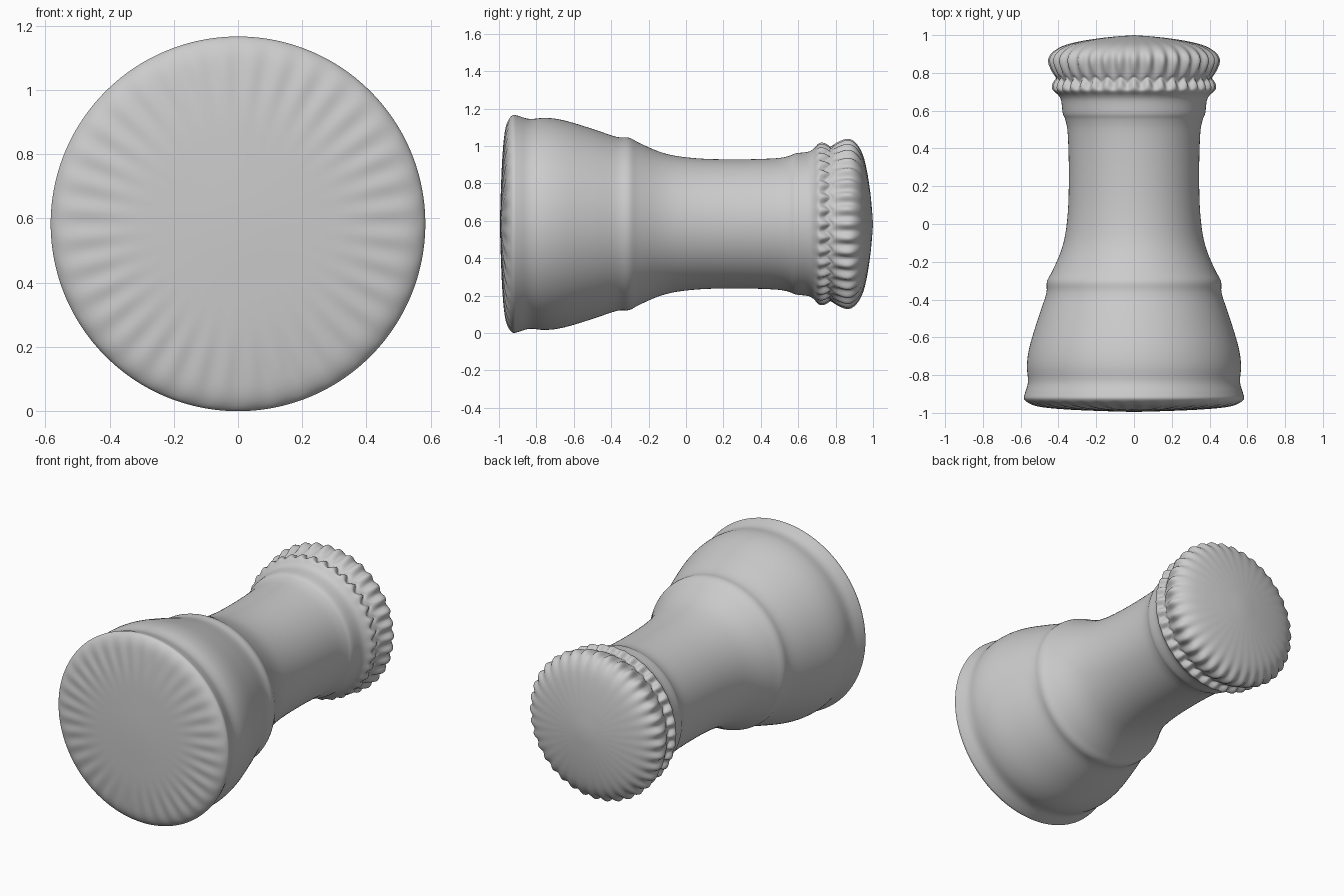
import bpy, bmesh, math
from mathutils import Vector

if "Cube" in bpy.data.objects:
    bpy.data.objects.remove(bpy.data.objects["Cube"])

CZ, FLUTES, SEG = 0.583, 36, 288

# Profile as (y along the axis, radius), from the wide base to the fluted cap
PROFILE = [(-0.992, 0.12), (-0.984, 0.32), (-0.971, 0.46), (-0.956, 0.54), (-0.928, 0.581),
           (-0.895, 0.577), (-0.835, 0.561), (-0.75, 0.567), (-0.65, 0.553), (-0.5, 0.508),
           (-0.37, 0.465), (-0.305, 0.461), (-0.25, 0.433), (-0.15, 0.389), (-0.05, 0.363),
           (0.1, 0.348), (0.3, 0.345), (0.48, 0.351), (0.55, 0.363), (0.585, 0.377),
           (0.65, 0.385), (0.68, 0.399), (0.708, 0.426), (0.735, 0.422), (0.762, 0.408),
           (0.79, 0.422), (0.86, 0.443), (0.905, 0.428), (0.942, 0.375),
           (0.966, 0.29), (0.985, 0.17), (0.995, 0.07)]


def smooth_profile(pts, steps):
    p = [Vector(q) for q in pts]
    p = [2 * p[0] - p[1]] + p + [2 * p[-1] - p[-2]]
    out = []
    for i in range(1, len(p) - 2):
        a, b, c, d = p[i - 1:i + 3]
        for k in range(steps):
            t = k / steps
            out.append(0.5 * (2 * b + (c - a) * t + (2 * a - 5 * b + 4 * c - d) * t * t
                              + (3 * b - a - 3 * c + d) * t ** 3))
    out.append(p[-2])
    return out


def bump(y, centre, width):
    return math.exp(-((y - centre) / width) ** 2)


bm = bmesh.new()
rings = []
for y, r in smooth_profile(PROFILE, 4):
    # Flutes are strongest round the cap rim and fade towards its centre
    amp = 0.012 * bump(y, 0.86, 0.07) + 0.009 * bump(y, 0.73, 0.025)
    wave = 0.014 * bump(y, 0.755, 0.03)
    face = 0.0025 * bump(r, 0.48, 0.1) if y < -0.94 else 0
    ring = []
    for i in range(SEG):
        a = 2 * math.pi * i / SEG
        c = math.cos(FLUTES * a)
        rr = r + amp * c
        ring.append(bm.verts.new((rr * math.sin(a), y + (wave + face) * c,
                                  CZ + rr * math.cos(a))))
    rings.append(ring)

for lo, hi in zip(rings, rings[1:]):
    for i in range(SEG):
        j = (i + 1) % SEG
        bm.faces.new((lo[i], lo[j], hi[j], hi[i]))

# Close both ends
for ring, y in ((rings[0], -0.995), (rings[-1], 1.0)):
    tip = bm.verts.new((0, y, CZ))
    for i in range(SEG):
        bm.faces.new((ring[i], ring[(i + 1) % SEG], tip))

bmesh.ops.recalc_face_normals(bm, faces=bm.faces)
mesh = bpy.data.meshes.new("fluted_pedestal")
bm.to_mesh(mesh)
bm.free()
mesh.shade_smooth()
pedestal = bpy.data.objects.new("fluted_pedestal", mesh)
bpy.context.collection.objects.link(pedestal)
